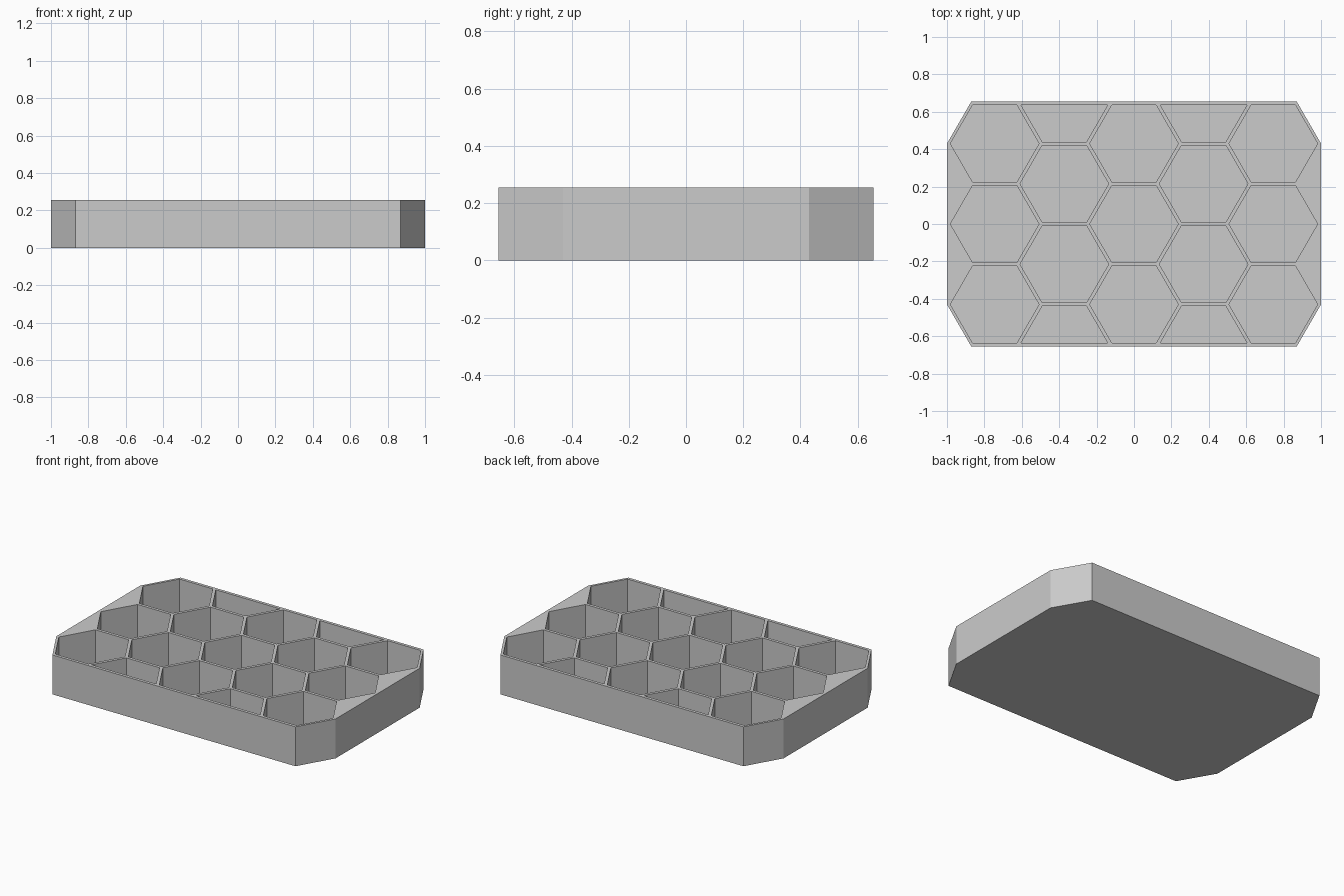
import bpy, bmesh
from math import cos, sin, radians, sqrt

if "Cube" in bpy.data.objects:
    bpy.data.objects.remove(bpy.data.objects["Cube"])

HEIGHT, FLOOR = 0.255, 0.02
PITCH = 0.43                      # spacing of cells within a column
STEP = PITCH * sqrt(3) / 2        # spacing of columns
RADIUS = 0.237                    # cell corner radius
INNER_Y = 0.635                   # inside of the front and back walls

grey = bpy.data.materials.new("light_grey")
grey.use_nodes = True
grey.diffuse_color = (0.6, 0.6, 0.6, 1)
grey.node_tree.nodes["Principled BSDF"].inputs["Base Color"].default_value = (0.6, 0.6, 0.6, 1)


def add_prism(bm, points, z0, z1):
    face = bm.faces.new([bm.verts.new((x, y, z0)) for x, y in points])
    top = bmesh.ops.extrude_face_region(bm, geom=[face])["geom"]
    bmesh.ops.translate(bm, vec=(0, 0, z1 - z0),
                        verts=[v for v in top if isinstance(v, bmesh.types.BMVert)])


def make_object(name, bm):
    bmesh.ops.recalc_face_normals(bm, faces=bm.faces)
    mesh = bpy.data.meshes.new(name)
    bm.to_mesh(mesh)
    bm.free()
    mesh.materials.append(grey)
    obj = bpy.data.objects.new(name, mesh)
    bpy.context.collection.objects.link(obj)
    return obj


def hexagon(cx, cy):
    return [(cx + RADIUS * cos(radians(a)), cy + RADIUS * sin(radians(a)))
            for a in range(0, 360, 60)]


def half_hexagon(cx, side):
    # cell cut off by the front or back wall
    low = 1.5 * PITCH - RADIUS * sqrt(3) / 2
    wide = RADIUS - (1.5 * PITCH - INNER_Y) / sqrt(3)
    return [(cx + x, side * y) for x, y in
            ((-wide, INNER_Y), (-RADIUS / 2, low), (RADIUS / 2, low), (wide, INNER_Y))]


# Solid block with chamfered corners
bm = bmesh.new()
add_prism(bm, [(1, -0.43), (1, 0.43), (0.87, 0.655), (-0.87, 0.655),
               (-1, 0.43), (-1, -0.43), (-0.87, -0.655), (0.87, -0.655)], 0, HEIGHT)
tray = make_object("honeycomb_tray", bm)

# Pockets: full cells in every column, half cells in the offset ones
bm = bmesh.new()
for col in range(-2, 3):
    x = col * STEP
    if col % 2 == 0:
        cells = [hexagon(x, row * PITCH) for row in (-1, 0, 1)]
    else:
        cells = [hexagon(x, s * PITCH / 2) for s in (-1, 1)]
        cells += [half_hexagon(x, s) for s in (-1, 1)]
    for cell in cells:
        add_prism(bm, cell, FLOOR, HEIGHT + 0.1)
cutter = make_object("pocket_cutter", bm)
cutter.hide_render = True

# Cut the pockets and keep the result as plain mesh
cut = tray.modifiers.new("pockets", 'BOOLEAN')
cut.operation = 'DIFFERENCE'
cut.solver = 'EXACT'
cut.object = cutter
bpy.context.view_layer.update()
evaluated = tray.evaluated_get(bpy.context.evaluated_depsgraph_get())
result = bpy.data.meshes.new_from_object(evaluated)
tray.modifiers.clear()
tray.data = result
bpy.data.objects.remove(cutter)
